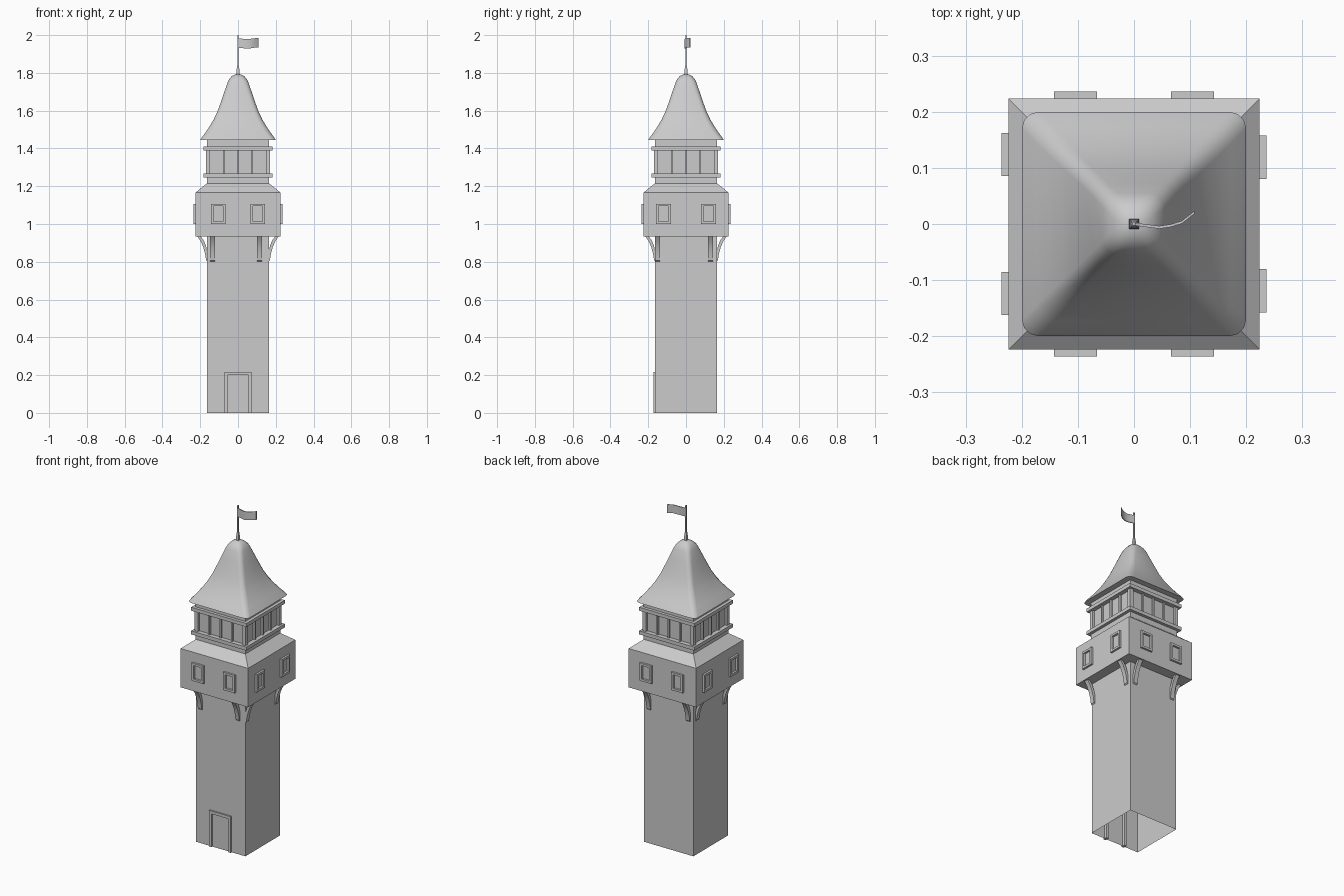
import bpy, bmesh, math
from mathutils import Matrix, Vector

if "Cube" in bpy.data.objects:
    bpy.data.objects.remove(bpy.data.objects["Cube"])


def finish(name, bm, smooth=None):
    bmesh.ops.recalc_face_normals(bm, faces=bm.faces)
    me = bpy.data.meshes.new(name)
    bm.to_mesh(me)
    bm.free()
    ob = bpy.data.objects.new(name, me)
    bpy.context.collection.objects.link(ob)
    if smooth:
        bpy.ops.object.select_all(action='DESELECT')
        ob.select_set(True)
        bpy.context.view_layer.objects.active = ob
        bpy.ops.object.shade_smooth_by_angle(angle=math.radians(smooth))
    return ob


def add_box(bm, x0, x1, y0, y1, z0, z1, turn=0):
    m = (Matrix.Rotation(math.radians(90 * turn), 4, 'Z')
         @ Matrix.Translation(((x0 + x1) / 2, (y0 + y1) / 2, (z0 + z1) / 2))
         @ Matrix.Diagonal((x1 - x0, y1 - y0, z1 - z0, 1)))
    bmesh.ops.create_cube(bm, size=1, matrix=m)


def loft(bm, rings, cap_bottom=False, cap_top=False):
    loops = [[bm.verts.new(p) for p in r] for r in rings]
    n = len(loops[0])
    for a, b in zip(loops, loops[1:]):
        for i in range(n):
            bm.faces.new((a[i], a[(i + 1) % n], b[(i + 1) % n], b[i]))
    if cap_bottom:
        bm.faces.new(loops[0][::-1])
    if cap_top:
        bm.faces.new(loops[-1])


def square(r, z):
    return [(-r, -r, z), (r, -r, z), (r, r, z), (-r, r, z)]


def rounded_square(r, z, c):
    pts = []
    for k in range(4):
        rot = Matrix.Rotation(math.pi / 2 * k, 3, 'Z')
        for i in range(4):
            a = math.pi / 6 * i
            pts.append(rot @ Vector((r - c + c * math.cos(a), r - c + c * math.sin(a), z)))
    return pts


# Shaft, overhanging room and belfry wall: one shell, open underneath
bm = bmesh.new()
loft(bm, [square(r, z) for r, z in (
    (.163, 0), (.163, .934), (.224, .934), (.224, 1.167), (.165, 1.215),
    (.165, 1.262), (.157, 1.262), (.157, 1.395), (.165, 1.395), (.165, 1.447))])
finish("tower_body", bm)

# Belfry rails
bm = bmesh.new()
for z0, z1 in ((1.247, 1.268), (1.389, 1.41)):
    add_box(bm, -.183, .183, -.183, .183, z0, z1)
finish("belfry_rails", bm)

# Belfry corner posts and mullions
bm = bmesh.new()
for sx in (-1, 1):
    for sy in (-1, 1):
        add_box(bm, sx * .1585 - .0115, sx * .1585 + .0115,
                sy * .1585 - .0115, sy * .1585 + .0115, 1.266, 1.391)
for turn in range(4):
    for x in (-.075, 0, .075):
        add_box(bm, x - .005, x + .005, -.168, -.15, 1.266, 1.391, turn)
finish("belfry_posts", bm)

# Roof with flared eaves and rounded tip
bm = bmesh.new()
profile = ((.2, 1.445, .03), (.192, 1.458, .03), (.173, 1.483, .03), (.152, 1.515, .03),
           (.129, 1.553, .028), (.107, 1.6, .026), (.089, 1.65, .025), (.072, 1.7, .025),
           (.055, 1.75, .026), (.046, 1.768, .026), (.033, 1.783, .024),
           (.018, 1.791, .015), (.004, 1.794, .003))
loft(bm, [rounded_square(*p) for p in profile], True, True)
finish("roof", bm, 40)

# Flag pole
bm = bmesh.new()
loft(bm, [square(r, z) for r, z in (
    (.009, 1.785), (.008, 1.81), (.005, 1.838), (.003, 1.84), (.003, 2.0))], True, True)
finish("flag_pole", bm)

# Waving flag
bm = bmesh.new()
path = ((0, .0, 0), (.022, -.003, -.002), (.045, -.006, -.004),
        (.065, -.003, -.003), (.085, .003, 0), (.108, .021, .002))
t = .0025
loft(bm, [[(x, y - t, 1.933 + dz), (x, y + t, 1.933 + dz),
           (x, y + t, 1.983 + dz), (x, y - t, 1.983 + dz)] for x, y, dz in path], True, True)
finish("flag", bm, 35)

# Window frames: two on each side of the room
bm = bmesh.new()
for turn in range(4):
    s = (.1045, .119, .1045, .124)[turn]
    for x in (-s, s):
        w, b, z0, z1 = .0385, .013, 1.0, 1.107
        y0, y1 = -.236, -.22
        add_box(bm, x - w, x - w + b, y0, y1, z0, z1, turn)
        add_box(bm, x + w - b, x + w, y0, y1, z0, z1, turn)
        add_box(bm, x - w + b, x + w - b, y0, y1, z0, z0 + b, turn)
        add_box(bm, x - w + b, x + w - b, y0, y1, z1 - b, z1, turn)
finish("window_frames", bm)

# Curved brackets: two under each side of the room
bm = bmesh.new()
outer = ((.158, .798), (.169, .808), (.174, .84), (.183, .875), (.197, .908), (.216, .936))
inner = ((.150, .80), (.157, .822), (.161, .85), (.169, .883), (.18, .912), (.198, .936))
offsets = ((-.135, .114), (-.15, .13), (-.13, .13), (-.13, .13))
for turn in range(4):
    rot = Matrix.Rotation(math.pi / 2 * turn, 3, 'Z')
    for x in offsets[turn]:
        h = .013
        loft(bm, [[rot @ Vector(p) for p in (
            (x - h, -a[0], a[1]), (x + h, -a[0], a[1]),
            (x + h, -b[0], b[1]), (x - h, -b[0], b[1]))]
            for a, b in zip(outer, inner)], True, True)
finish("brackets", bm, 35)

# Door frame on the front
bm = bmesh.new()
add_box(bm, -.072, -.056, -.173, -.148, 0, .2)
add_box(bm, .056, .072, -.173, -.148, 0, .2)
add_box(bm, -.072, .072, -.173, -.148, .2, .217)
finish("door_frame", bm)
